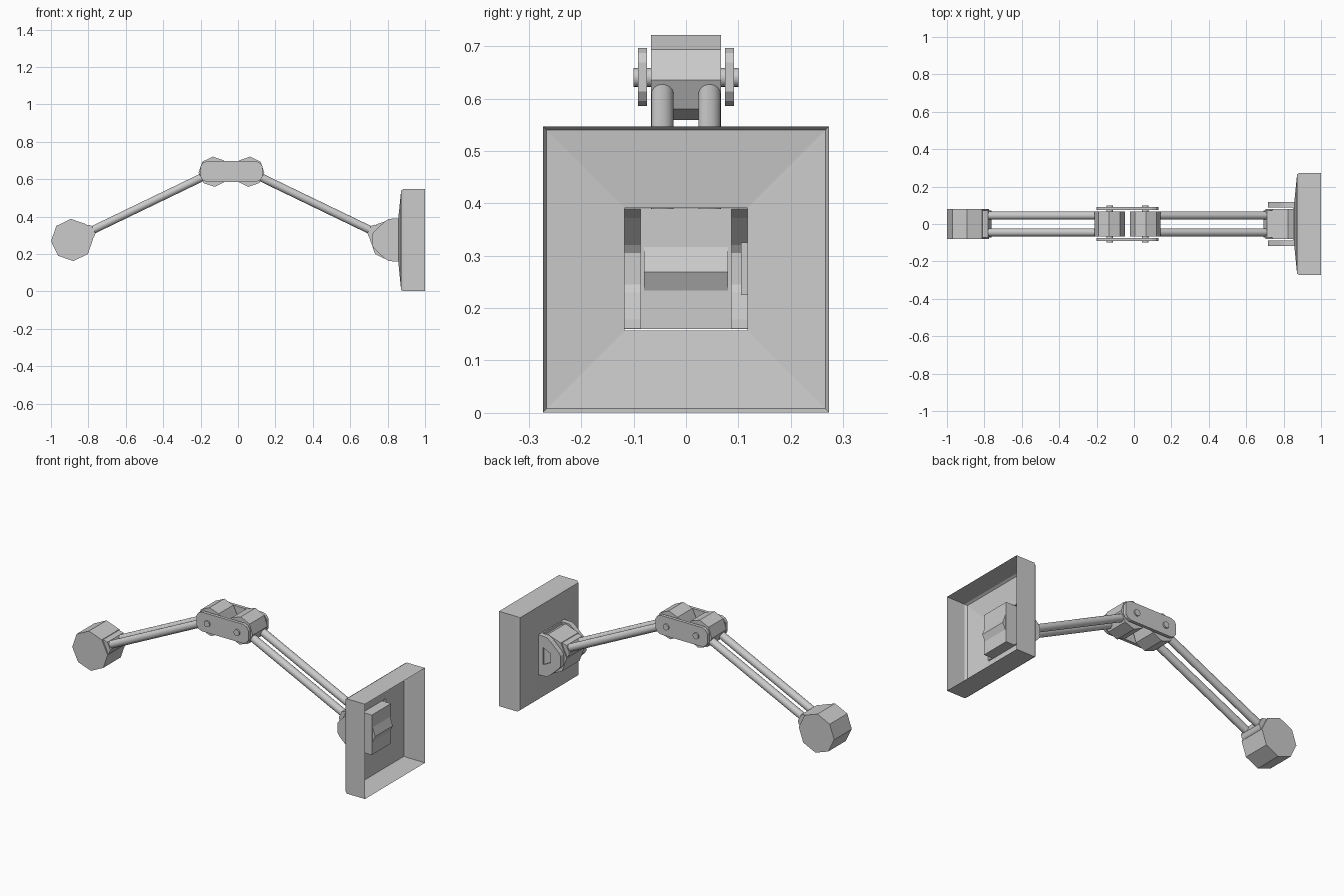
import bpy, bmesh, math
from mathutils import Vector

if "Cube" in bpy.data.objects:
    bpy.data.objects.remove(bpy.data.objects["Cube"])

MID = -0.035                      # arm is symmetric about this x
HINGE = (0.095, 0.64)             # offset from MID, height
END = (0.852, 0.275)
ANG = math.atan2(HINGE[1] - END[1], END[0] - HINGE[0])


def finish(name, bm):
    bmesh.ops.recalc_face_normals(bm, faces=bm.faces)
    me = bpy.data.meshes.new(name)
    bm.to_mesh(me)
    bm.free()
    ob = bpy.data.objects.new(name, me)
    bpy.context.collection.objects.link(ob)
    return ob


def prism(name, profile, y0, y1):
    """Extrude an (x, z) outline along y."""
    bm = bmesh.new()
    f = bm.faces.new([bm.verts.new((x, y0, z)) for x, z in profile])
    ext = bmesh.ops.extrude_face_region(bm, geom=[f])
    vs = [v for v in ext["geom"] if isinstance(v, bmesh.types.BMVert)]
    bmesh.ops.translate(bm, vec=(0, y1 - y0, 0), verts=vs)
    return finish(name, bm)


def ring(cx, cz, r, start, n=8):
    return [(cx + r * math.cos(start + i * math.tau / n),
             cz + r * math.sin(start + i * math.tau / n)) for i in range(n)]


def rod(name, a, b, r, n=24):
    a, b = Vector(a), Vector(b)
    bm = bmesh.new()
    bmesh.ops.create_cone(bm, cap_ends=True, segments=n, radius1=r, radius2=r, depth=(b - a).length)
    ob = finish(name, bm)
    ob.data.transform((b - a).to_track_quat('Z', 'Y').to_matrix().to_4x4())
    ob.location = (a + b) / 2
    for p in ob.data.polygons:
        p.use_smooth = len(p.vertices) == 4
    return ob


for s, side in ((-1, "left"), (1, "right")):
    hx, hz = MID + s * HINGE[0], HINGE[1]
    ex, ez = MID + s * END[0], END[1]
    d = Vector((-s * math.cos(ANG), math.sin(ANG)))     # from end towards elbow
    n = Vector((-d.y, d.x))
    start = math.atan2(d.y, d.x) + math.pi / 8
    e, h = Vector((ex, ez)), Vector((hx, hz))

    # octagonal end block and elbow block
    prism(side + "_end_block", ring(ex, ez, 0.113, start), -0.08, 0.08)
    prism(side + "_elbow_block", ring(hx, hz, 0.081, start), -0.067, 0.067)

    # tapered collar where the tubes enter the end block
    pts = [e + d * 0.1 + n * 0.042, e + d * 0.113 + n * 0.036, e + d * 0.128 + n * 0.022,
           e + d * 0.128 - n * 0.022, e + d * 0.113 - n * 0.036, e + d * 0.1 - n * 0.042]
    prism(side + "_collar", [tuple(p) for p in pts], -0.072, 0.072)

    # twin tubes and hinge pin
    a, b = e + d * 0.1, h - d * 0.06
    for y in (-0.045, 0.045):
        rod(side + "_tube", (a.x, y, a.y), (b.x, y, b.y), 0.0215)
    rod(side + "_hinge_pin", (hx, -0.1, hz), (hx, 0.1, hz), 0.018, 16)

# elbow side plates
quarter = [(0.165, 0.028), (0.153, 0.046), (0.133, 0.055)]
link = (quarter + [(-x, z) for x, z in reversed(quarter)]
        + [(-x, -z) for x, z in quarter] + [(x, -z) for x, z in reversed(quarter)])
for s in (-1, 1):
    prism("elbow_side_plate", [(MID + x, 0.641 + z) for x, z in link], s * 0.074, s * 0.092)

# bracket block between the cheeks, pierced by the end block
prism("bracket_block", [(0.85, 0.16), (0.913, 0.16), (0.913, 0.39), (0.85, 0.39)], -0.087, 0.087)

# bracket cheeks, open at the back
half = [(0.86, 0.115), (0.805, 0.113), (0.782, 0.097), (0.727, 0.045), (0.717, 0.03)]
cheek = half + [(x, -z) for x, z in reversed(half)]
for s in (-1, 1):
    ob = prism("bracket_cheek", [(x, 0.275 + z) for x, z in cheek], s * 0.087, s * 0.117)
    bm = bmesh.new()
    bm.from_mesh(ob.data)
    if s == 1:
        # slot pocket in the rear cheek
        face = max(bm.faces, key=lambda f: f.calc_center_median().y)
        bmesh.ops.inset_region(bm, faces=[face], thickness=0.028)
        for v in face.verts:
            v.co.x = 0.83 if v.co.x > 0.79 else 0.782
            v.co.z = 0.275 + max(-0.05, min(0.05, v.co.z - 0.275))
        ext = bmesh.ops.extrude_face_region(bm, geom=[face])
        vs = [g for g in ext["geom"] if isinstance(g, bmesh.types.BMVert)]
        bmesh.ops.translate(bm, vec=(0, -0.012, 0), verts=vs)
        bmesh.ops.delete(bm, geom=[face], context='FACES_ONLY') if face.is_valid else None
    back = [f for f in bm.faces if all(v.co.x > 0.855 for v in f.verts)]
    bmesh.ops.delete(bm, geom=back, context='FACES_ONLY')
    bmesh.ops.recalc_face_normals(bm, faces=bm.faces)
    bm.to_mesh(ob.data)
    bm.free()

# wall plate: thin square tray, open to the right, with a square hole in its floor
bm = bmesh.new()
rings = []
for x, w in ((1.0, 0.273), (0.884, 0.273), (0.872, 0.266), (0.857, 0.117)):
    rings.append([bm.verts.new((x, u * w, 0.274 + v * w))
                  for u, v in ((-1, -1), (1, -1), (1, 1), (-1, 1))])
for p, q in zip(rings, rings[1:]):
    for i in range(4):
        j = (i + 1) % 4
        bm.faces.new((p[i], p[j], q[j], q[i]))
plate = finish("wall_plate", bm)
